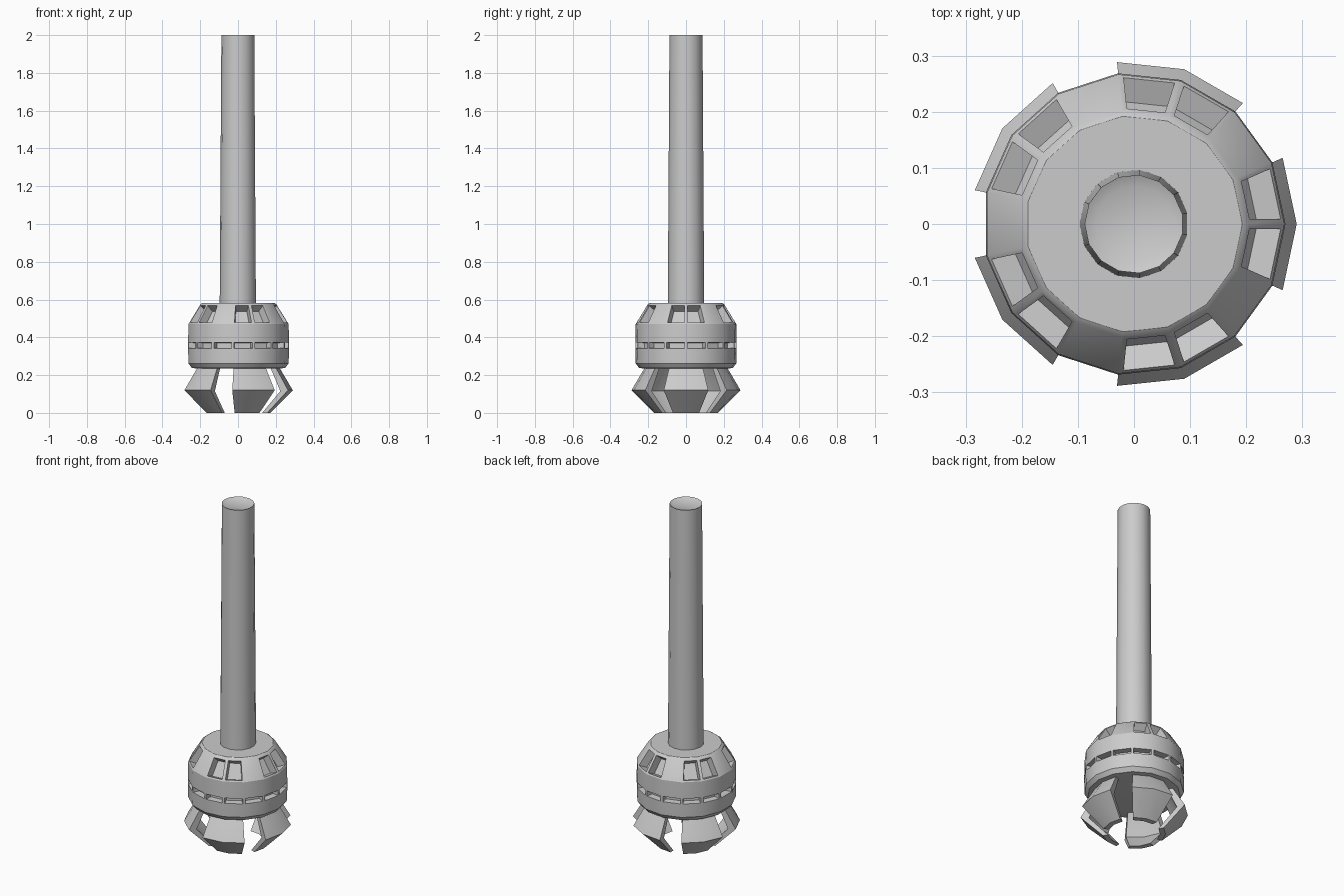
import bpy, bmesh, math
from mathutils import Vector

if "Cube" in bpy.data.objects:
    bpy.data.objects.remove(bpy.data.objects["Cube"])

N = 15                      # sides of the round parts
STEP = 2 * math.pi / N


def polar(r, a, z):
    return Vector((r * math.cos(a), r * math.sin(a), z))


def lathe(bm, profile, phase=0.0):
    """Closed low-poly solid of revolution; returns side faces per band."""
    rings = [[bm.verts.new(polar(r, phase + i * STEP, z)) for i in range(N)]
             for r, z in profile]
    bands = []
    for lo, hi in zip(rings, rings[1:]):
        bands.append([bm.faces.new((lo[i], lo[(i + 1) % N], hi[(i + 1) % N], hi[i]))
                      for i in range(N)])
    bm.faces.new(rings[0][::-1])
    bm.faces.new(rings[-1])
    return bands


def recess(bm, faces, border, depth, shrink):
    """Cut a pocket into every given face."""
    bm.normal_update()
    bmesh.ops.inset_individual(bm, faces=faces, thickness=border, use_even_offset=True)
    bmesh.ops.inset_individual(bm, faces=faces, thickness=0.0004)
    for f in faces:
        f.normal_update()
        n, c = f.normal.copy(), f.calc_center_median()
        for v in f.verts:
            v.co = c + (v.co - c) * shrink - n * depth


def finish(bm, name, angle):
    bmesh.ops.recalc_face_normals(bm, faces=bm.faces)
    me = bpy.data.meshes.new(name)
    bm.to_mesh(me)
    bm.free()
    ob = bpy.data.objects.new(name, me)
    bpy.context.collection.objects.link(ob)
    bpy.ops.object.select_all(action='DESELECT')
    bpy.context.view_layer.objects.active = ob
    ob.select_set(True)
    bpy.ops.object.shade_smooth_by_angle(angle=math.radians(angle))
    return ob


# Long, slightly tapered shaft
bm = bmesh.new()
lathe(bm, [(0.097, 0.56), (0.088, 2.0), (0.068, 1.99)], STEP / 2)
finish(bm, "shaft", 30)

# Collar: chamfered drum with a slotted belt and paired windows on the shoulder
bm = bmesh.new()
bands = lathe(bm, [(0.225, 0.235), (0.25, 0.238), (0.268, 0.262), (0.27, 0.335),
                   (0.27, 0.38), (0.268, 0.47), (0.203, 0.575), (0.193, 0.582)])
recess(bm, bands[3], 0.007, 0.035, 0.85)
windows = [f for i, f in enumerate(bands[5]) if i % 3 != 1]
recess(bm, windows, 0.009, 0.045, 0.85)
finish(bm, "collar", 28)

# Five bent claws: outer and inner profile (radius, z), swept over two facets
OUTER = [(0.21, 0.25), (0.222, 0.235), (0.29, 0.12), (0.17, 0.0)]
INNER = [(0.18, 0.25), (0.19, 0.235), (0.245, 0.115), (0.14, 0.0)]
LOOP = OUTER + INNER[::-1]
for k in range(5):
    bm = bmesh.new()
    rows = [[bm.verts.new(polar(r, k * 3 * STEP + s * STEP, z)) for r, z in LOOP]
            for s in (-1, 0, 1)]
    m = len(LOOP)
    for a, b in zip(rows, rows[1:]):
        for i in range(m):
            j = (i + 1) % m
            bm.faces.new((a[i], b[i], b[j], a[j]))
    for row in (rows[0], rows[-1]):          # side walls
        for i in range(m // 2 - 1):
            bm.faces.new((row[i], row[i + 1], row[m - 2 - i], row[m - 1 - i]))
    finish(bm, f"claw_{k + 1}", 30)
